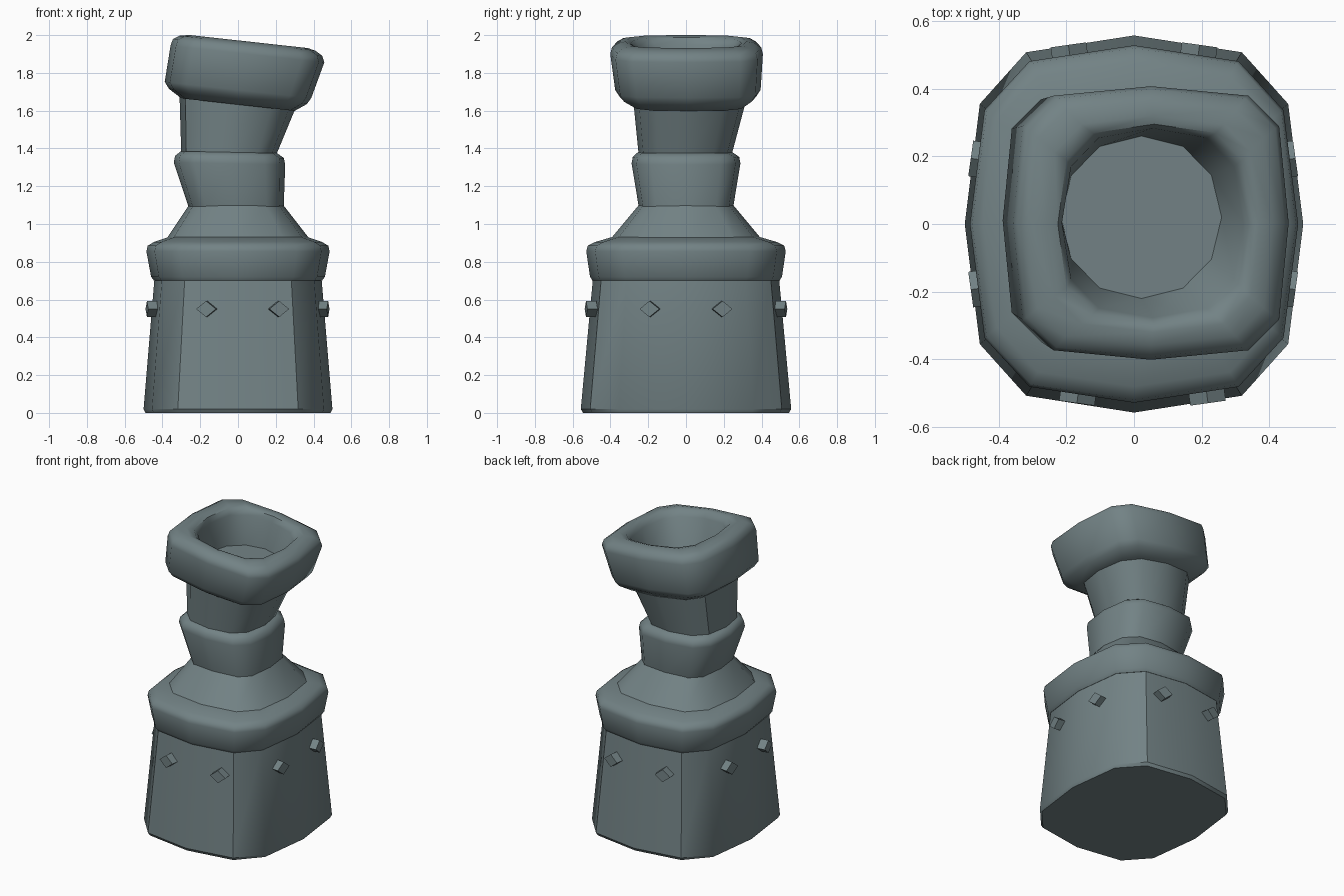
import bpy, bmesh, math
from mathutils import Matrix

if "Cube" in bpy.data.objects:
    bpy.data.objects.remove(bpy.data.objects["Cube"])

stone = bpy.data.materials.new("grey_green_stone")
stone.diffuse_color = (0.17, 0.225, 0.235, 1)
stone.use_nodes = True
stone.node_tree.nodes["Principled BSDF"].inputs["Base Color"].default_value = stone.diffuse_color
N = 12


def finish(bm, name, angle=35):
    bmesh.ops.recalc_face_normals(bm, faces=bm.faces)
    me = bpy.data.meshes.new(name)
    bm.to_mesh(me)
    bm.free()
    me.materials.append(stone)
    ob = bpy.data.objects.new(name, me)
    bpy.context.collection.objects.link(ob)
    bpy.ops.object.select_all(action='DESELECT')
    ob.select_set(True)
    bpy.context.view_layer.objects.active = ob
    bpy.ops.object.shade_smooth_by_angle(angle=math.radians(angle))
    return ob


def loft(name, rings, angle=35):
    """Rings: z, centre x, centre y, half x, half y, roundness power, tilt in x."""
    bm = bmesh.new()
    loops = []
    for z, cx, cy, a, b, p, tilt in rings:
        loop = []
        for i in range(N):
            t = 2 * math.pi * i / N
            c, s = round(math.cos(t), 6), round(math.sin(t), 6)
            x = a * math.copysign(abs(c) ** p, c)
            y = b * math.copysign(abs(s) ** p, s)
            loop.append(bm.verts.new((cx + x, cy + y, z + tilt * x)))
        loops.append(loop)
    for l0, l1 in zip(loops, loops[1:]):
        for i in range(N):
            j = (i + 1) % N
            bm.faces.new((l0[i], l0[j], l1[j], l1[i]))
    bm.faces.new(loops[0])
    bm.faces.new(loops[-1])
    return finish(bm, name, angle)


# tapered base block
loft("base", [(0.0, 0, 0, 0.49, 0.545, 0.65, 0),
              (0.02, 0, 0, 0.5, 0.557, 0.65, 0),
              (0.74, 0, 0, 0.44, 0.49, 0.65, 0)])

# bulging band around the top of the base
loft("band", [(0.70, 0, 0, 0.445, 0.495, 0.65, 0),
              (0.72, 0, 0, 0.46, 0.508, 0.65, 0),
              (0.855, 0, 0, 0.485, 0.528, 0.65, 0),
              (0.885, 0, 0, 0.478, 0.52, 0.65, 0),
              (0.905, 0, 0, 0.445, 0.48, 0.65, 0),
              (0.93, 0, 0, 0.37, 0.395, 0.65, 0)], 50)

# sloping shoulder
loft("shoulder", [(0.92, 0, 0, 0.38, 0.40, 0.65, 0),
                  (1.10, -0.01, 0, 0.25, 0.25, 0.7, 0)])

# flared collar
loft("collar", [(1.09, -0.01, 0, 0.252, 0.25, 0.65, 0),
                (1.32, -0.045, 0, 0.295, 0.288, 0.65, -0.02),
                (1.355, -0.045, 0, 0.288, 0.282, 0.65, -0.02),
                (1.38, -0.048, -0.005, 0.255, 0.25, 0.65, -0.02)], 50)

# leaning neck
loft("neck", [(1.36, -0.05, -0.005, 0.25, 0.245, 0.75, 0),
              (1.66, 0.0, 0.02, 0.31, 0.30, 0.75, -0.11)])

# tilted head with a hollow in the top
T = -0.11
loft("head", [(1.632, 0.0, 0.015, 0.30, 0.30, 0.55, T),
              (1.675, 0.0, 0.01, 0.365, 0.362, 0.5, T),
              (1.71, 0.0, 0.01, 0.388, 0.385, 0.5, T),
              (1.90, 0.05, 0.003, 0.407, 0.404, 0.5, T),
              (1.935, 0.05, 0.003, 0.395, 0.395, 0.5, T),
              (1.957, 0.05, 0.003, 0.36, 0.36, 0.52, T),
              (1.966, 0.055, 0.0, 0.315, 0.32, 0.58, T),
              (1.957, 0.06, 0.0, 0.285, 0.295, 0.65, T),
              (1.92, 0.055, 0.003, 0.268, 0.28, 0.75, T),
              (1.74, 0.022, 0.02, 0.237, 0.24, 0.95, -0.04)], 50)


# diamond studs, two on each side of the base
def stud(name, x, y, yaw):
    bm = bmesh.new()
    bmesh.ops.create_cone(bm, cap_ends=True, segments=4, radius1=0.053, radius2=0.053, depth=0.055)
    bm.transform(Matrix.Translation((x, y, 0.55)) @ Matrix.Rotation(yaw, 4, 'Z')
                 @ Matrix.Rotation(math.pi / 2, 4, 'X') @ Matrix.Diagonal((1, 0.8, 1, 1)))
    finish(bm, name, 20)


for off in (-0.19, 0.19):
    tag = "a" if off < 0 else "b"
    tip = math.copysign(math.radians(8), off)
    stud("front_stud_" + tag, off + 0.025, -0.502, tip)
    stud("back_stud_" + tag, off, 0.502, -tip)
    stud("right_stud_" + tag, 0.45, off, math.pi / 2 + tip)
    stud("left_stud_" + tag, -0.455, off, math.pi / 2 - tip)
